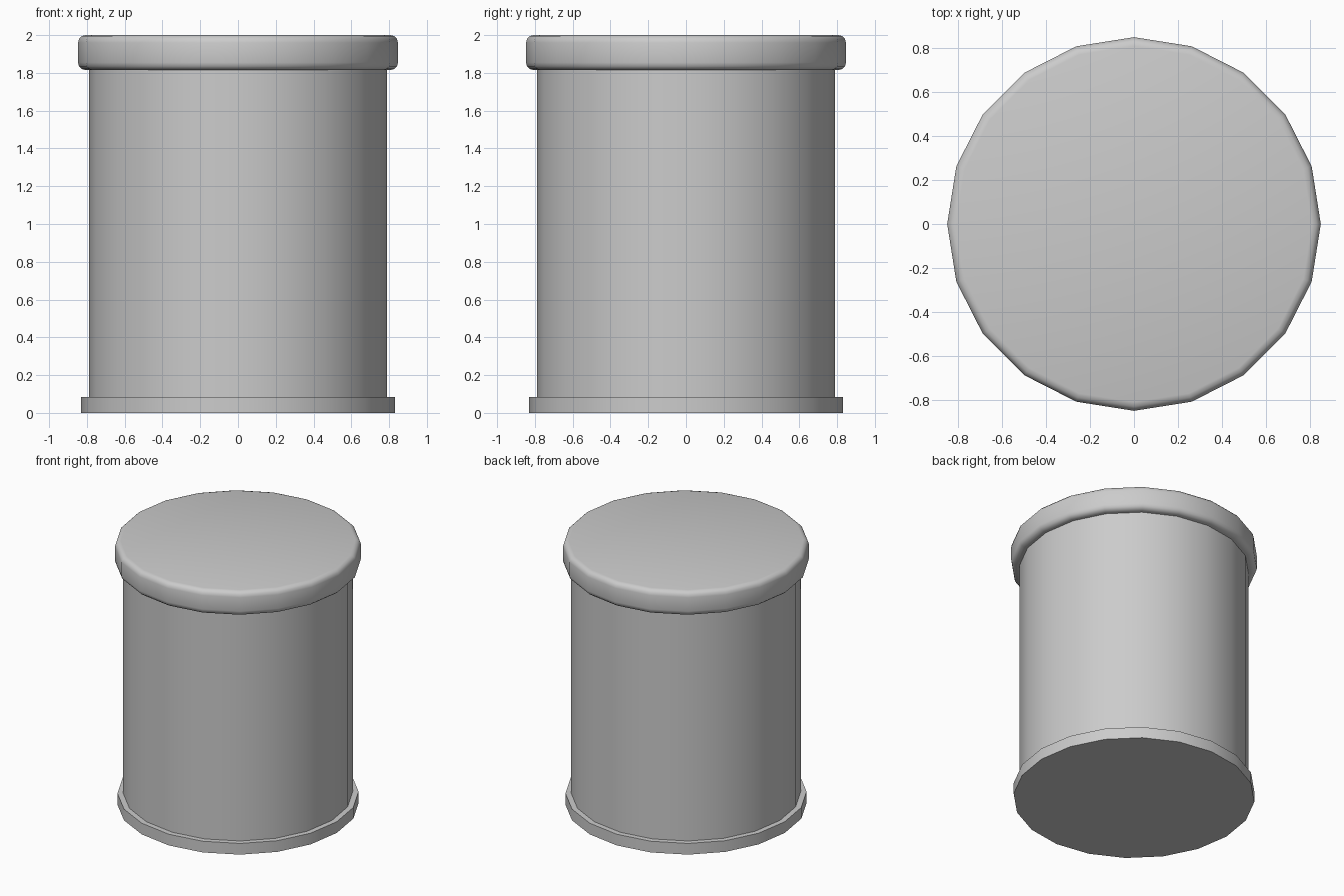
import bpy, bmesh, math

if "Cube" in bpy.data.objects:
    bpy.data.objects.remove(bpy.data.objects["Cube"])

SIDES = 20


def turned(name, profile):
    """Closed solid from (radius, z) points, listed bottom to top."""
    bm = bmesh.new()
    rings = []
    for r, z in profile:
        rings.append([bm.verts.new((r * math.cos(a), r * math.sin(a), z))
                      for a in (2 * math.pi * i / SIDES for i in range(SIDES))])
    for low, high in zip(rings, rings[1:]):
        for i in range(SIDES):
            j = (i + 1) % SIDES
            bm.faces.new((low[i], low[j], high[j], high[i]))
    bm.faces.new(rings[0][::-1])
    bm.faces.new(rings[-1])
    mesh = bpy.data.meshes.new(name)
    bm.to_mesh(mesh)
    bm.free()
    obj = bpy.data.objects.new(name, mesh)
    bpy.context.collection.objects.link(obj)
    bpy.ops.object.select_all(action='DESELECT')
    obj.select_set(True)
    bpy.context.view_layer.objects.active = obj
    bpy.ops.object.shade_smooth_by_angle(angle=math.radians(35))
    return obj


# Flat foot ring
turned("base", [(0.83, 0), (0.83, 0.085)])

# Straight canister wall
turned("body", [(0.79, 0.085), (0.79, 1.815)])

# Lid with rounded upper and lower rims
R, B, Z0, Z1, STEPS = 0.847, 0.04, 1.815, 2.0, 3
arc = [math.radians(90 * i / STEPS) for i in range(STEPS + 1)]
lower = [(R - B + B * math.sin(a), Z0 + B - B * math.cos(a)) for a in arc]
upper = [(R - B + B * math.cos(a), Z1 - B + B * math.sin(a)) for a in arc]
turned("lid", lower + upper)
